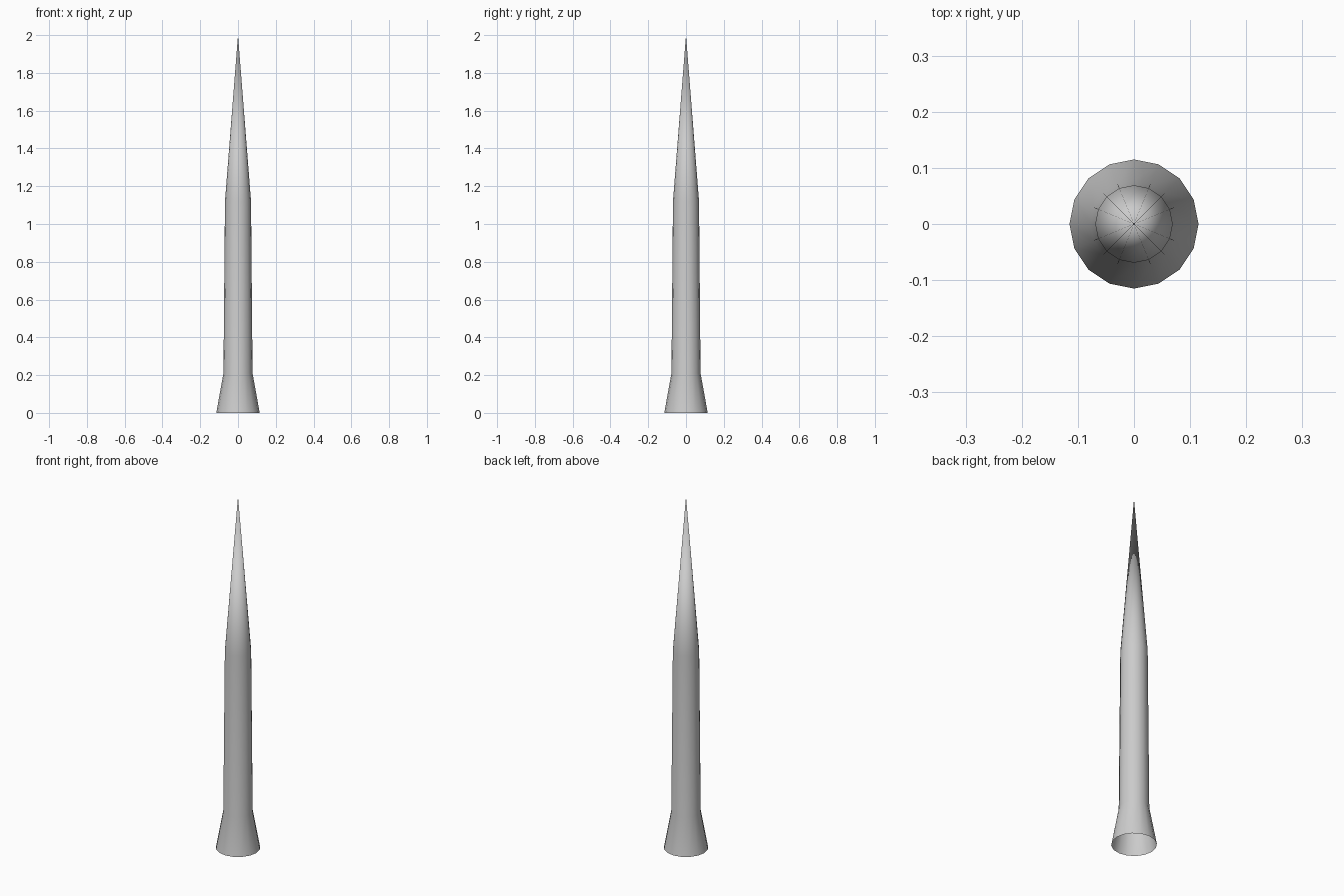
import bpy, bmesh
from math import cos, sin, tau

if "Cube" in bpy.data.objects:
    bpy.data.objects.remove(bpy.data.objects["Cube"])

SIDES = 16
# (radius, height): flared foot, slightly tapering shaft, start of the point
PROFILE = [(0.115, 0.0), (0.077, 0.21), (0.069, 1.12)]
TIP = 2.0

bm = bmesh.new()
rings = [[bm.verts.new((r * cos(tau * i / SIDES), r * sin(tau * i / SIDES), z))
          for i in range(SIDES)] for r, z in PROFILE]
tip = bm.verts.new((0, 0, TIP))

# foot and shaft walls, open underneath
for low, high in zip(rings, rings[1:]):
    for i in range(SIDES):
        j = (i + 1) % SIDES
        bm.faces.new((low[i], low[j], high[j], high[i]))

# pointed top
for i in range(SIDES):
    bm.faces.new((rings[-1][i], rings[-1][(i + 1) % SIDES], tip))

for f in bm.faces:
    f.smooth = True

mesh = bpy.data.meshes.new("spike")
bm.to_mesh(mesh)
bm.free()
spike = bpy.data.objects.new("spike", mesh)
bpy.context.collection.objects.link(spike)
